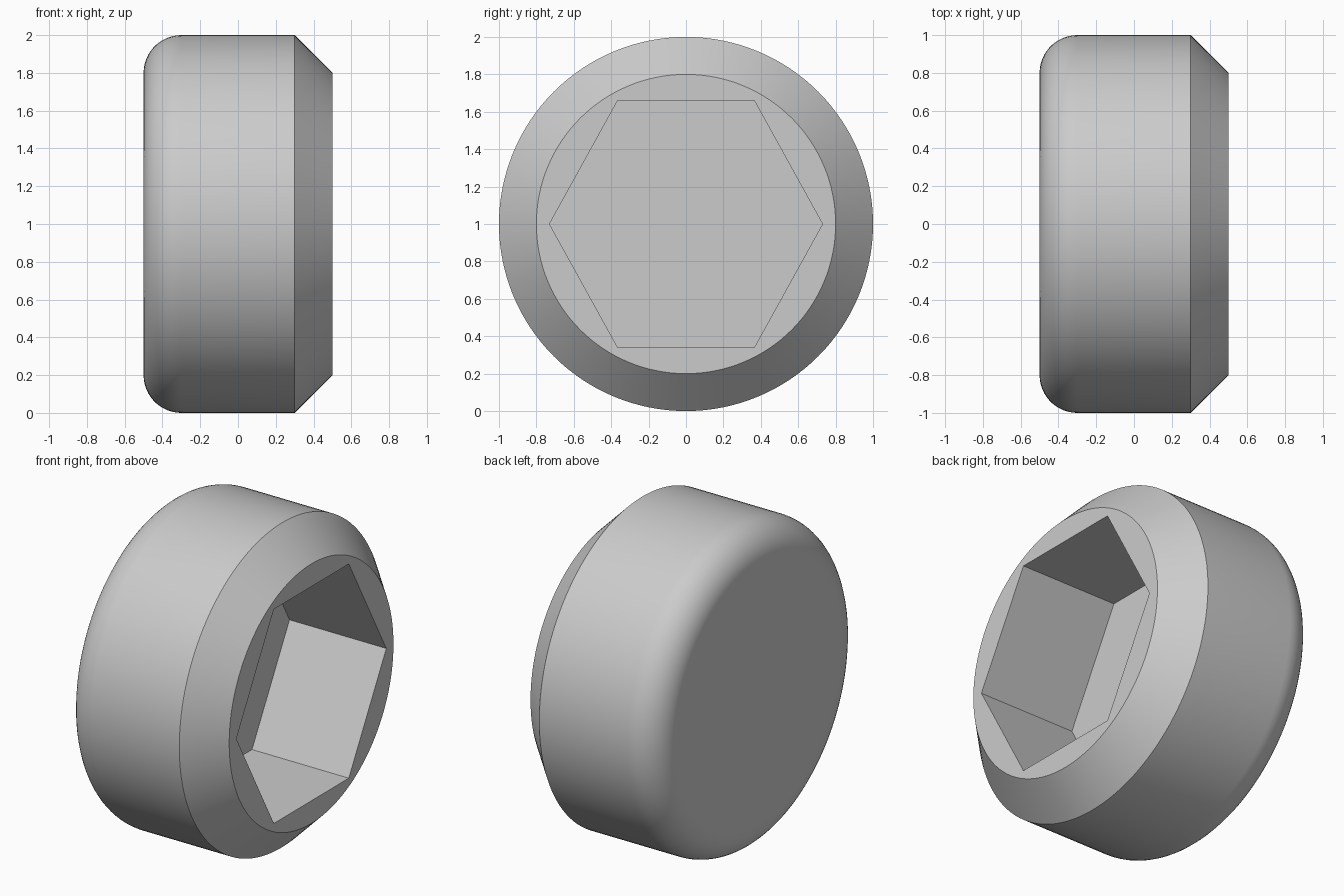
import bpy, bmesh
from math import sin, cos, pi, radians
from mathutils import Vector

cube = bpy.data.objects.get("Cube")
if cube:
    bpy.data.objects.remove(cube, do_unlink=True)

SEGMENTS = 128
RADIUS = 1.0
HALF_LENGTH = 0.5
EDGE = 0.2            # size of both the fillet and the chamfer
SOCKET_DEPTH = 0.66

grey = bpy.data.materials.new("plain_grey")
grey.use_nodes = True
grey.diffuse_color = (0.6, 0.6, 0.6, 1)
grey.node_tree.nodes["Principled BSDF"].inputs["Base Color"].default_value = (0.6, 0.6, 0.6, 1)


def make_object(name, bm):
    bmesh.ops.recalc_face_normals(bm, faces=bm.faces)
    mesh = bpy.data.meshes.new(name)
    bm.to_mesh(mesh)
    bm.free()
    mesh.materials.append(grey)
    obj = bpy.data.objects.new(name, mesh)
    bpy.context.collection.objects.link(obj)
    return obj


def loft(name, rings):
    """Skin a list of equal rings of points and cap both ends."""
    bm = bmesh.new()
    loops = [[bm.verts.new(p) for p in ring] for ring in rings]
    for a, b in zip(loops, loops[1:]):
        for i in range(len(a)):
            j = (i + 1) % len(a)
            bm.faces.new((a[i], a[j], b[j], b[i]))
    bm.faces.new(loops[0])
    bm.faces.new(loops[-1])
    return make_object(name, bm)


def ring(x, ry, rz, count):
    angles = [2 * pi * i / count for i in range(count)]
    return [Vector((x, ry * cos(a), RADIUS + rz * sin(a))) for a in angles]


# Round body: filleted closed end, straight side, chamfered socket end
STEPS = 12
profile = []
for i in range(STEPS + 1):
    a = pi / 2 * i / STEPS
    profile.append((-HALF_LENGTH + EDGE * (1 - cos(a)), RADIUS - EDGE * (1 - sin(a))))
profile += [(HALF_LENGTH - EDGE, RADIUS), (HALF_LENGTH, RADIUS - EDGE)]
body = loft("plug_body", [ring(x, r, r, SEGMENTS) for x, r in profile])

# Hexagonal blind socket, slightly taller than regular
socket_y, socket_z = 0.73, 0.66 / sin(pi / 3)
cutter = loft("socket_cutter", [ring(x, socket_y, socket_z, 6)
                                for x in (HALF_LENGTH - SOCKET_DEPTH, HALF_LENGTH + EDGE)])
cutter.hide_render = True

cut = body.modifiers.new("hex_socket", "BOOLEAN")
cut.operation = "DIFFERENCE"
cut.solver = "EXACT"
cut.object = cutter

bpy.ops.object.select_all(action="DESELECT")
body.select_set(True)
bpy.context.view_layer.objects.active = body
bpy.ops.object.modifier_apply(modifier=cut.name)
bpy.data.objects.remove(cutter, do_unlink=True)

# Smooth round surfaces, crisp chamfer and socket edges
bpy.ops.object.shade_smooth_by_angle(angle=radians(30))
